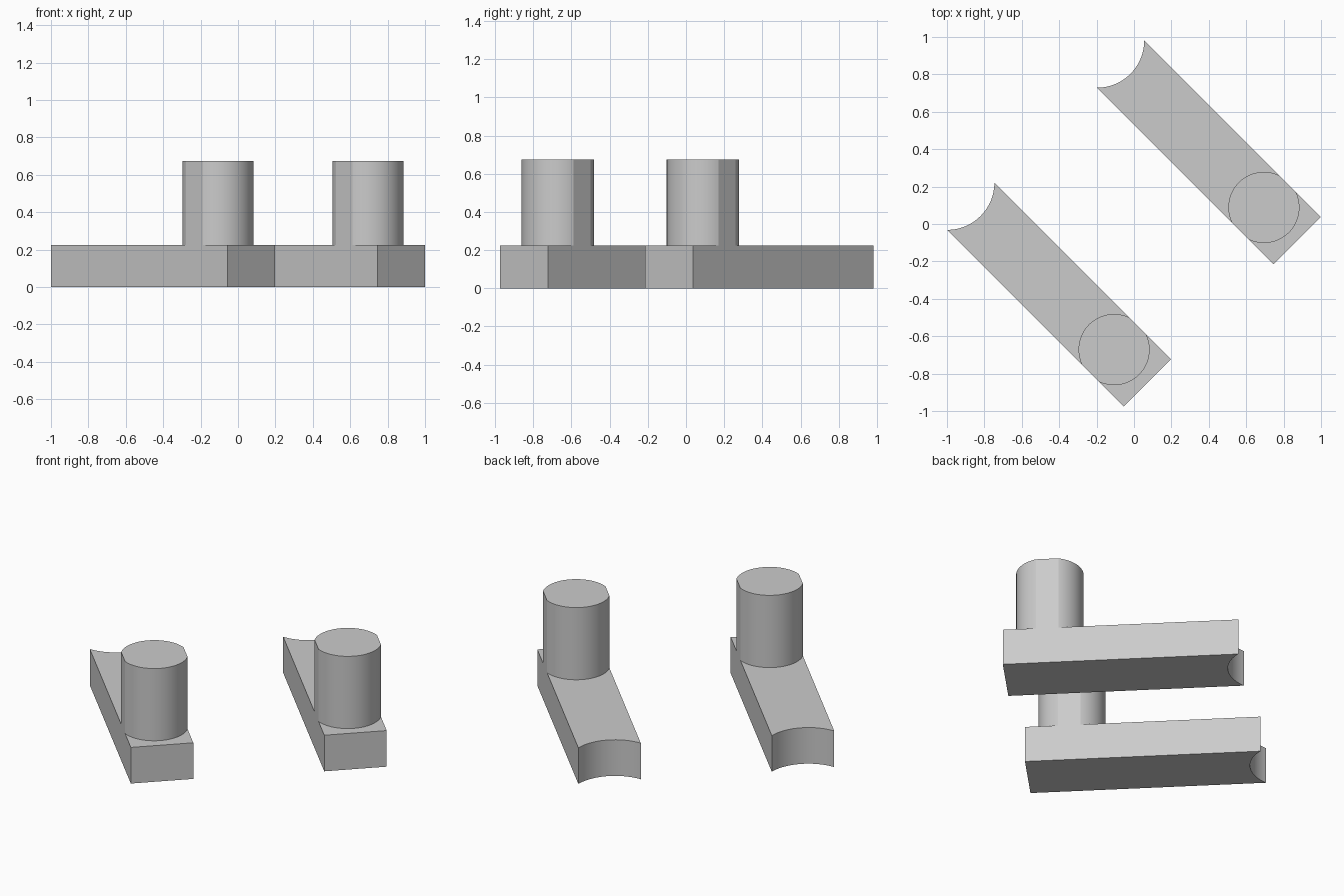
import bpy, bmesh, math
from mathutils import Matrix

if "Cube" in bpy.data.objects:
    bpy.data.objects.remove(bpy.data.objects["Cube"])

HALF_W = 0.179      # half width of the bar
BAR_L = 1.335       # length from square end to the tips of the scooped end
BAR_H = 0.225
PEG_R = 0.19
PEG_U = 0.251       # peg centre measured from the square end
TOP = 0.675

grey = bpy.data.materials.new("grey")
grey.diffuse_color = (0.6, 0.6, 0.6, 1)
grey.use_nodes = True
grey.node_tree.nodes["Principled BSDF"].inputs["Base Color"].default_value = grey.diffuse_color


def prism(name, outline, z0, z1, place):
    """Extrude a closed counter-clockwise outline from z0 to z1."""
    bm = bmesh.new()
    low = [bm.verts.new((x, y, z0)) for x, y in outline]
    high = [bm.verts.new((x, y, z1)) for x, y in outline]
    bm.faces.new(low[::-1])
    bm.faces.new(high)
    n = len(outline)
    for i in range(n):
        j = (i + 1) % n
        bm.faces.new((low[i], low[j], high[j], high[i]))
    bm.transform(place)
    mesh = bpy.data.meshes.new(name)
    bm.to_mesh(mesh)
    bm.free()
    obj = bpy.data.objects.new(name, mesh)
    bpy.context.collection.objects.link(obj)
    mesh.materials.append(grey)
    bpy.ops.object.select_all(action='DESELECT')
    obj.select_set(True)
    bpy.context.view_layer.objects.active = obj
    bpy.ops.object.shade_smooth_by_angle(angle=math.radians(20))
    return obj


# Bar outline: square end at u = 0, quarter-circle scoop at the far end
scoop_r = HALF_W * math.sqrt(2)
bar = [(0, HALF_W), (0, -HALF_W)]
for i in range(25):
    a = math.radians(225 - 90 * i / 24)
    bar.append((BAR_L + HALF_W + scoop_r * math.cos(a), scoop_r * math.sin(a)))

# Peg outline: circle trimmed flush with both sides of the bar
trim = math.asin(HALF_W / PEG_R)
peg = []
for start in (-trim, math.pi - trim):
    for i in range(33):
        a = start + 2 * trim * i / 32
        peg.append((PEG_U + PEG_R * math.cos(a), PEG_R * math.sin(a)))

# Two identical pieces, lying diagonally
for side, x, y in (("right", 0.872, -0.089), ("left", 0.071, -0.849)):
    place = Matrix.Translation((x, y, 0)) @ Matrix.Rotation(math.radians(135), 4, 'Z')
    prism(side + "_bar", bar, 0, BAR_H, place)
    prism(side + "_peg", peg, BAR_H, TOP, place)
